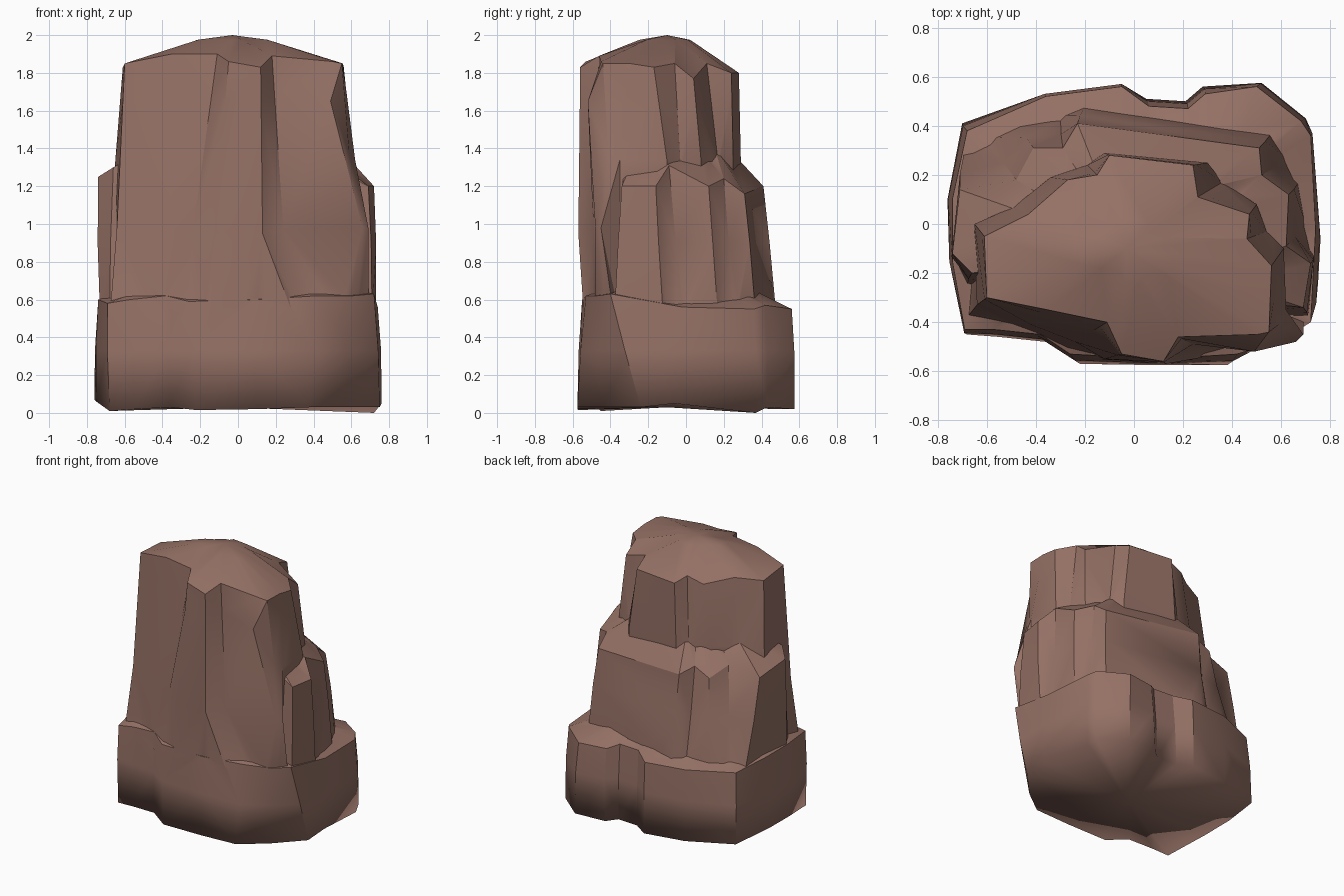
import bpy, bmesh, math

CENTRE = (-0.03, -0.1)


def tier(name, rings, cap):
    """Loft closed rings from bottom to top; cap = (inner scale, inner z, apex z)."""
    bm = bmesh.new()
    rings = [list(r) for r in rings]
    cx, cy = CENTRE
    s, zi, za = cap
    rings.append([(cx + (x - cx) * s, cy + (y - cy) * s, zi) for x, y, z in rings[-1]])
    loops = [[bm.verts.new(p) for p in r] for r in rings]
    n = len(loops[0])
    for a, b in zip(loops, loops[1:]):
        for i in range(n):
            j = (i + 1) % n
            bm.faces.new((a[i], a[j], b[j], b[i]))
    low = bm.verts.new((cx, cy, sum(v.co.z for v in loops[0]) / n))
    top = bm.verts.new((cx, cy, za))
    for i in range(n):
        j = (i + 1) % n
        bm.faces.new((loops[0][j], loops[0][i], low))
        bm.faces.new((loops[-1][i], loops[-1][j], top))
    bmesh.ops.triangulate(bm, faces=[f for f in bm.faces if len(f.verts) > 3])
    bmesh.ops.recalc_face_normals(bm, faces=bm.faces)
    me = bpy.data.meshes.new(name)
    bm.to_mesh(me)
    bm.free()
    ob = bpy.data.objects.new(name, me)
    bpy.context.collection.objects.link(ob)
    return ob


# Base tier: rim x, y, z, then foot x, y, z
base = [
    (-.69, -.43, .58, -.68, -.45, .01), (-.57, -.43, .60, -.55, -.46, .02),
    (-.38, -.45, .62, -.36, -.48, .03), (-.26, -.53, .59, -.22, -.57, .015),
    (.10, -.55, .60, .10, -.575, .02), (.42, -.53, .62, .38, -.575, .03),
    (.61, -.47, .62, .56, -.44, .03), (.72, -.40, .63, .75, -.24, .03),
    (.74, -.02, .56, .76, -.06, .05), (.72, .36, .55, .72, .37, 0),
    (.68, .42, .57, .70, .43, .03), (.50, .56, .55, .52, .575, .02),
    (.29, .53, .55, .28, .56, .02), (.22, .47, .58, .21, .50, .03),
    (.06, .48, .58, .05, .51, .03), (-.05, .56, .55, -.05, .57, .02),
    (-.36, .52, .56, -.36, .53, .03), (-.68, .38, .57, -.70, .41, .05),
    (-.74, .10, .60, -.76, .10, .07), (-.74, -.15, .60, -.75, -.15, .06)]
foot = [c[3:] for c in base]
rim = [c[:3] for c in base]
belly = [((c[0] + c[3]) * .505, (c[1] + c[4]) * .505, .33) for c in base]
rock = tier("rock", [foot, belly, rim], (.6, .68, .75))

# Middle tier: rim x, y, z, then foot x, y
middle = [
    (.50, -.32, 1.30, .50, -.40), (.69, -.34, 1.20, .71, -.38),
    (.72, -.16, 1.20, .73, -.12), (.62, -.09, 1.31, .70, .00),
    (.63, .12, 1.20, .67, .17), (.52, .20, 1.24, .63, .26),
    (.51, .31, 1.16, .56, .37), (-.23, .41, 1.20, -.20, .48),
    (-.29, .31, 1.24, -.30, .44), (-.41, .31, 1.18, -.47, .41),
    (-.48, .18, 1.25, -.60, .35), (-.71, .14, 1.20, -.69, .30),
    (-.74, -.12, 1.25, -.73, -.15), (-.66, -.20, 1.30, -.68, -.25)]
mid_tier = tier("middle_tier", [
    [(c[3], c[4], .5) for c in middle],
    [(c[0] * .6 + c[3] * .41, c[1] * .6 + c[4] * .41, .9) for c in middle],
    [c[:3] for c in middle]], (.6, 1.42, 1.6))

# Top tier, with the tall front face: rim x, y, z, then waist x, y, z
upper = [
    (-.60, -.30, 1.85, -.64, -.33, 1.0), (-.35, -.35, 1.90, -.42, -.41, 1.0),
    (-.11, -.40, 1.90, -.24, -.48, .95), (-.05, -.53, 1.86, -.12, -.55, .95),
    (.12, -.56, 1.83, .13, -.57, .95), (.18, -.46, 1.89, .24, -.49, .97),
    (.50, -.45, 1.86, .66, -.48, .98), (.55, -.44, 1.85, .69, -.45, .98),
    (.555, -.30, 1.85, .62, -.35, 1.34), (.56, -.17, 1.83, .61, -.10, 1.33),
    (.46, -.06, 1.85, .54, -.03, 1.33), (.47, .04, 1.77, .50, .08, 1.33),
    (.26, .11, 1.85, .36, .17, 1.33), (.24, .24, 1.80, .30, .25, 1.33),
    (-.10, .28, 1.80, -.12, .29, 1.35), (-.15, .20, 1.84, -.19, .24, 1.35),
    (-.27, .18, 1.80, -.34, .19, 1.35), (-.43, .04, 1.84, -.49, .07, 1.35),
    (-.61, -.05, 1.83, -.65, .00, 1.33)]
front_toe = [(-.68, -.38), (-.45, -.43), (-.28, -.51), (-.15, -.54), (.30, -.54),
             (.54, -.48), (.63, -.43), (.69, -.38)]
toe = [(x, y, .5) for x, y in front_toe]
toe += [(c[3], c[4], .5) for c in upper[len(front_toe):]]
shoulder = [tuple(c[k] * .77 + c[k + 3] * .23 for k in range(3)) for c in upper]
shoulder[6] = (.49, -.52, 1.65)
shoulder[7] = (.59, -.41, 1.37)
top_tier = tier("top_tier", [toe, [c[3:] for c in upper], shoulder,
                             [c[:3] for c in upper]], (.32, 1.975, 2.0))

# Fuse the tiers into one rock
for part in (mid_tier, top_tier):
    m = rock.modifiers.new("fuse", 'BOOLEAN')
    m.operation = 'UNION'
    m.solver = 'EXACT'
    m.object = part
bpy.context.view_layer.objects.active = rock
rock.select_set(True)
for m in list(rock.modifiers):
    bpy.ops.object.modifier_apply(modifier=m.name)
for part in (mid_tier, top_tier):
    bpy.data.objects.remove(part)

mat = bpy.data.materials.new("brown_stone")
mat.diffuse_color = (.30, .165, .13, 1)
rock.data.materials.clear()
rock.data.materials.append(mat)
bpy.ops.object.shade_smooth_by_angle(angle=math.radians(30))

# The base rounds softly into the underside
verts = rock.data.vertices
for e in rock.data.edges:
    if all(verts[i].co.z < .1 for i in e.vertices):
        e.use_edge_sharp = False
